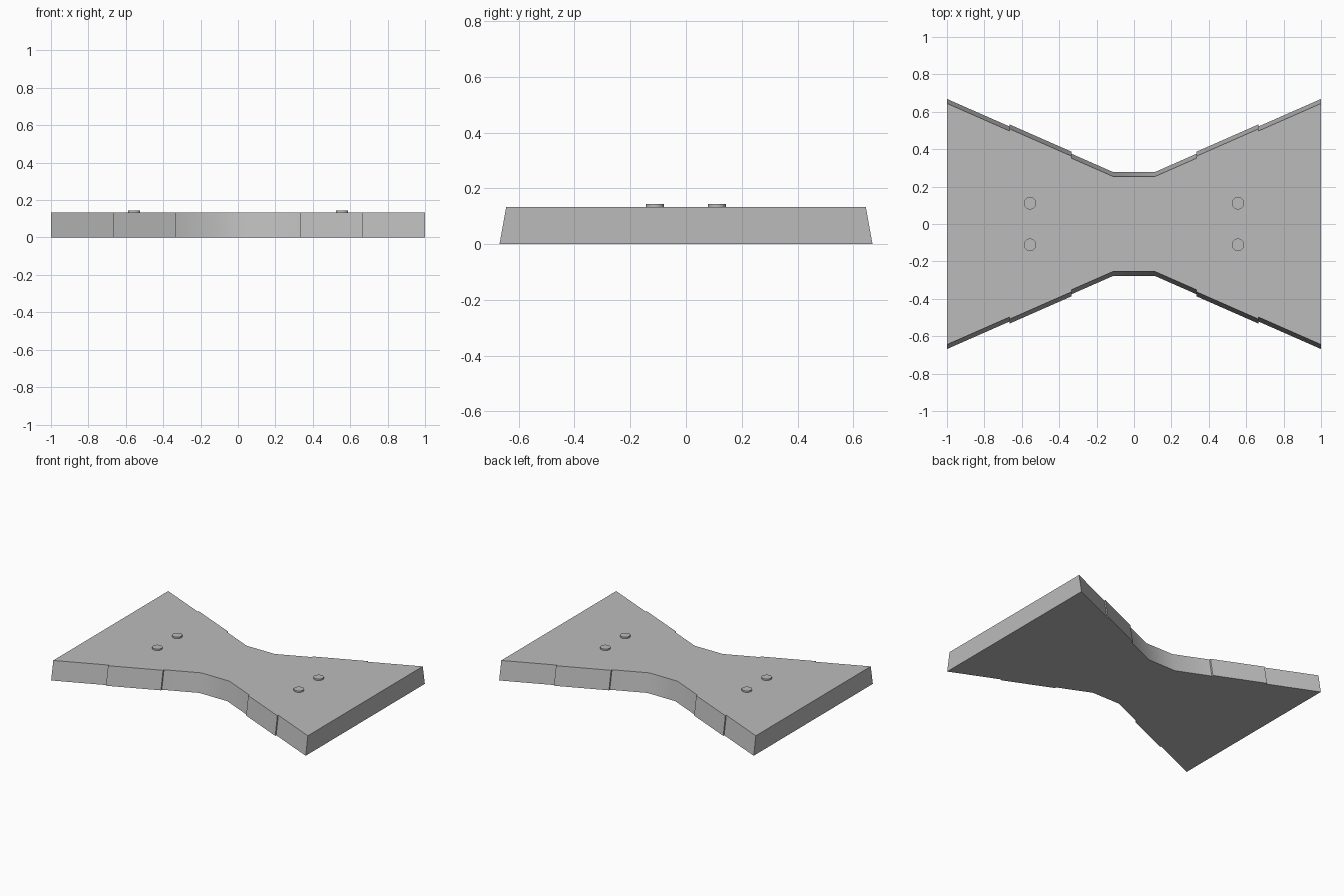
import bpy, bmesh, math

cube = bpy.data.objects.get("Cube")
if cube:
    bpy.data.objects.remove(cube, do_unlink=True)

HEIGHT = 0.133   # plate thickness
TAPER = 0.024    # how far the long sides lean in at the top

grey = bpy.data.materials.new("plain grey")
grey.use_nodes = True
colour = (0.5, 0.5, 0.5, 1)
grey.diffuse_color = colour
grey.node_tree.nodes["Principled BSDF"].inputs["Base Color"].default_value = colour


def finish(obj):
    obj.data.materials.append(grey)
    bpy.ops.object.select_all(action='DESELECT')
    obj.select_set(True)
    bpy.context.view_layer.objects.active = obj
    bpy.ops.object.shade_smooth_by_angle(angle=math.radians(30))


def side(x):
    """Half width of the plate along the straight flare."""
    return 0.277 + (x - 0.11) * 0.44


# Quarter outline from waist to end, with the raised middle panel
STEP = 0.011
quarter = [(0.11, side(0.11)),
           (0.335, side(0.335)), (0.335, side(0.335) + STEP),
           (0.665, side(0.665) + STEP), (0.665, side(0.665)),
           (1.0, side(1.0))]
back = [(-x, y) for x, y in reversed(quarter)] + quarter
outline = back + [(x, -y) for x, y in reversed(back)]

# Bow-tie plate with leaning long sides
bm = bmesh.new()
low = [bm.verts.new((x, y, 0)) for x, y in outline]
high = [bm.verts.new((x, y - math.copysign(TAPER, y), HEIGHT)) for x, y in outline]
bm.faces.new(low)
bm.faces.new(high)
for i in range(len(outline)):
    j = (i + 1) % len(outline)
    bm.faces.new((low[i], low[j], high[j], high[i]))
bmesh.ops.recalc_face_normals(bm, faces=bm.faces)
mesh = bpy.data.meshes.new("plate")
bm.to_mesh(mesh)
bm.free()
plate = bpy.data.objects.new("plate", mesh)
bpy.context.collection.objects.link(plate)
finish(plate)

# Four round studs on top
for x, x_name in ((-0.556, "right"), (0.556, "left")):
    for y, y_name in ((-0.111, "front"), (0.111, "back")):
        bpy.ops.mesh.primitive_cylinder_add(vertices=32, radius=0.033, depth=0.03,
                                            location=(x, y, HEIGHT - 0.004))
        stud = bpy.context.object
        stud.name = f"stud_{y_name}_{x_name}"
        finish(stud)
